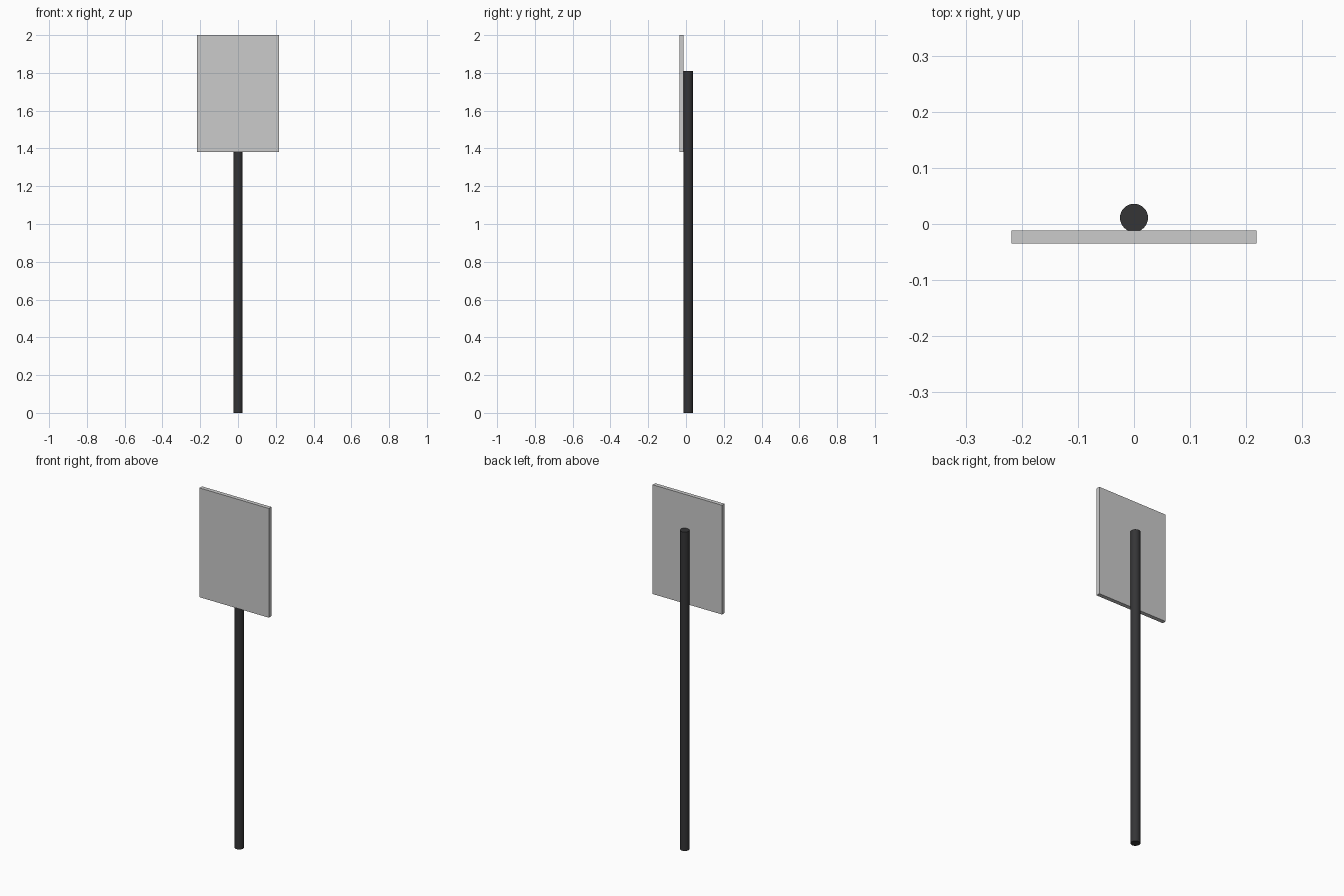
import bpy

if "Cube" in bpy.data.objects:
    bpy.data.objects.remove(bpy.data.objects["Cube"])

POLE_TOP = 1.81
POLE_RADIUS = 0.025

# Dark round pole standing on the ground
bpy.ops.mesh.primitive_cylinder_add(vertices=32, radius=POLE_RADIUS, depth=POLE_TOP,
                                    location=(0, 0.011, POLE_TOP / 2))
pole = bpy.context.object
pole.name = "pole"
bpy.ops.object.shade_smooth_by_angle()
dark = bpy.data.materials.new("dark_metal")
dark.diffuse_color = (0.035, 0.035, 0.037, 1)
dark.use_nodes = True
dark.node_tree.nodes["Principled BSDF"].inputs["Base Color"].default_value = dark.diffuse_color
pole.data.materials.append(dark)

# Flat rectangular sign panel fixed to the front of the pole
bpy.ops.mesh.primitive_cube_add(size=1, location=(0, -0.0235, 1.69))
panel = bpy.context.object
panel.name = "sign_panel"
panel.scale = (0.436, 0.023, 0.62)
bpy.ops.object.transform_apply(location=False, rotation=False, scale=True)
